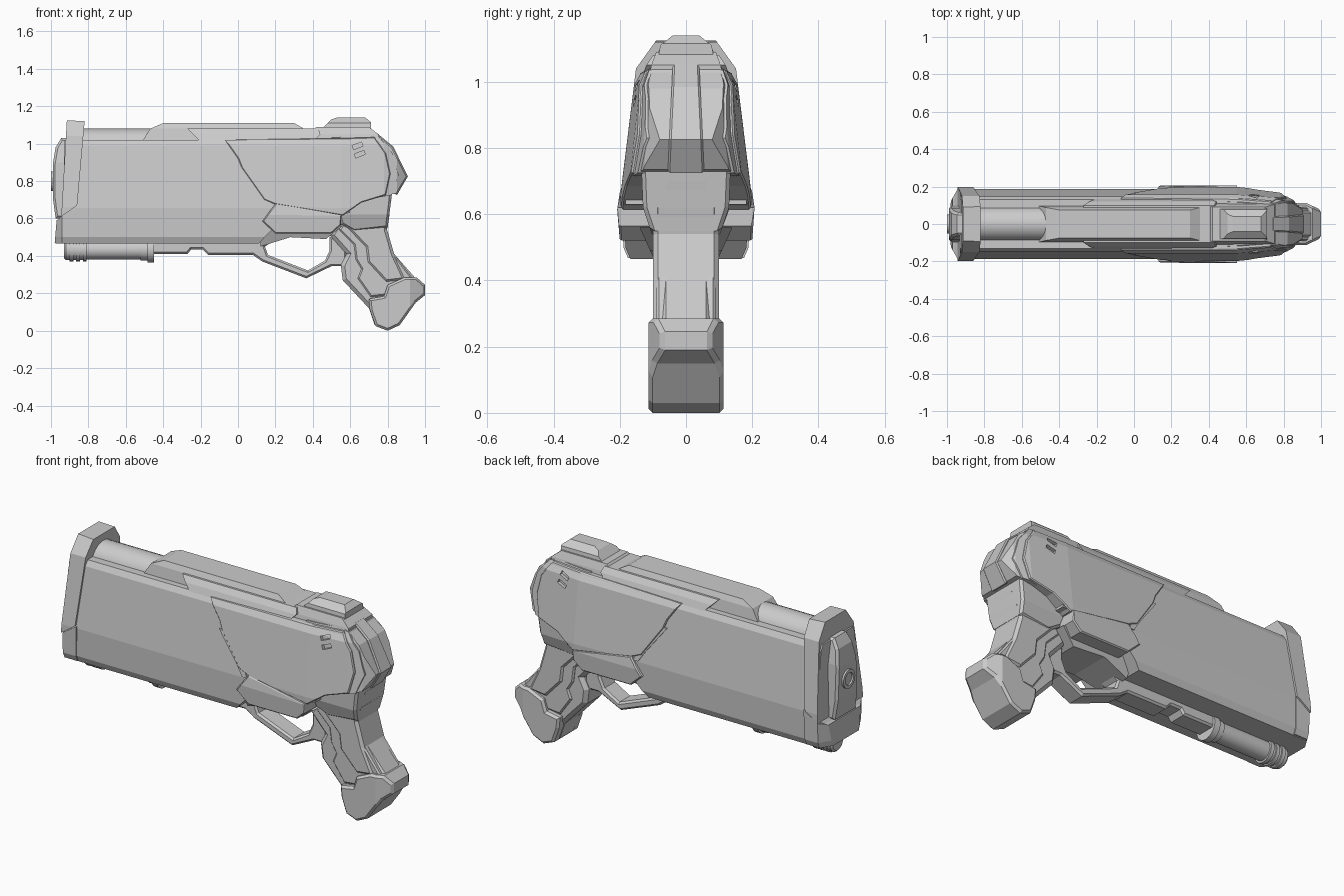
import bpy, bmesh, math


def lerp(table, t):
    """Piecewise-linear lookup in [(position, value), ...]."""
    if t <= table[0][0]:
        return table[0][1]
    for (a, va), (b, vb) in zip(table, table[1:]):
        if t <= b:
            return va + (vb - va) * (t - a) / (b - a)
    return table[-1][1]


def finish(name, bm):
    bmesh.ops.recalc_face_normals(bm, faces=bm.faces[:])
    me = bpy.data.meshes.new(name)
    bm.to_mesh(me)
    bm.free()
    ob = bpy.data.objects.new(name, me)
    bpy.context.collection.objects.link(ob)
    return ob


def prism(name, pts, width, bevel=0.0, zc=(), xc=()):
    """Side profile (x, z) made solid to +-width; width is a number or f(x, z)."""
    w = width if callable(width) else (lambda x, z: width)
    bm = bmesh.new()
    bm.faces.new([bm.verts.new((x, 0, z)) for x, z in pts])
    planes = [((0, 0, z), (0, 0, 1)) for z in zc] + [((x, 0, 0), (1, 0, 0)) for x in xc]
    for co, no in planes:
        bmesh.ops.bisect_plane(bm, geom=bm.verts[:] + bm.edges[:] + bm.faces[:],
                               plane_co=co, plane_no=no)
    faces = bm.faces[:]
    rim = [tuple(e.verts) for e in bm.edges if e.is_boundary]
    back = {}
    for v in bm.verts[:]:
        y = w(v.co.x, v.co.z)
        back[v] = bm.verts.new((v.co.x, y, v.co.z))
        v.co.y = -y
    for f in faces:
        bm.faces.new([back[v] for v in reversed(f.verts[:])])
    side = {bm.faces.new((a, b, back[b], back[a])) for a, b in rim}
    bmesh.ops.recalc_face_normals(bm, faces=bm.faces[:])
    if bevel:
        edges = {e for f in side for e in f.edges
                 if any(l not in side for l in e.link_faces)}
        bmesh.ops.bevel(bm, geom=list(edges), offset=bevel, segments=1,
                        profile=0.5, affect='EDGES', clamp_overlap=True)
    return finish(name, bm)


def lathe(name, prof, z, n=24):
    """Turned part along x from [(x, radius), ...]; ends are capped."""
    bm = bmesh.new()
    rings = [[bm.verts.new((x, r * math.cos(i * math.tau / n), z + r * math.sin(i * math.tau / n)))
              for i in range(n)] for x, r in prof]
    for a, b in zip(rings, rings[1:]):
        for i in range(n):
            j = (i + 1) % n
            bm.faces.new((a[i], a[j], b[j], b[i]))
    bm.faces.new(rings[0])
    bm.faces.new(rings[-1])
    ob = finish(name, bm)
    bpy.ops.object.select_all(action='DESELECT')
    ob.select_set(True)
    bpy.context.view_layer.objects.active = ob
    bpy.ops.object.shade_smooth_by_angle(angle=math.radians(30))
    return ob


# Shared half-width of the body: by height, narrowed toward nose and tail
SEC = [(.465, .168), (.5, .183), (.655, .188), (.99, .147), (1.02, .13), (1.05, .12)]
PLAN = [(-.98, .62), (-.94, 1), (.55, 1), (.78, .88), (.85, .76), (.9, .52)]


def hull(off):
    return lambda x, z: lerp(SEC, z) * lerp(PLAN, x) + off


def by_z(*table):
    return lambda x, z: lerp(table, z)


# Main body and nose
prism("main_body", [(-.975, .465), (.11, .465), (.2, .56), (.6, .63), (.6, 1.02), (-.93, 1.02),
                    (-.93, .63), (-.97, .585)], hull(0), zc=(.5, .655, .99), xc=(-.94, .55))
prism("nose_lip", [(-.98, .468), (-.86, .468), (-.855, .665), (-.97, .59)], hull(.006),
      zc=(.5, .655), xc=(-.94,))

# Front frame, muzzle plate and muzzle ring
prism("front_frame", [(-.915, 1.125), (-.82, 1.12), (-.86, .67), (-.945, .61)],
      by_z((.61, .198), (.66, .198), (1.04, .151), (1.125, .09)), zc=(.66, 1.04))
prism("muzzle_plate", [(-.945, 1.03), (-.975, .98), (-.99, .89), (-.99, .71), (-.975, .6), (-.9, .6),
                       (-.9, 1.03)], by_z((.6, .1), (.9, .085), (1.03, .06)), .012, zc=(.9,))
lathe("muzzle_ring", [(-.96, .052), (-1, .052), (-1, .035), (-.992, .033)], .8, 16)

# Upper barrel, top cover and side rails
lathe("upper_barrel", [(-.88, .092), (.38, .092)], .988, 24)
prism("top_cover", [(-.52, 1), (-.47, 1.08), (-.4, 1.11), (.3, 1.11), (.37, 1.07), (.37, 1)],
      by_z((1, .1), (1.08, .088), (1.11, .075)), zc=(1.08,))
prism("top_rail", [(-.27, 1.08), (-.2, 1.01), (.4, 1.01), (.44, 1.05), (.43, 1.08)],
      by_z((1.01, .135), (1.05, .12), (1.08, .1)), zc=(1.05,))

# Rear sight
prism("rear_sight_base", [(.38, 1.03), (.38, 1.05), (.42, 1.09), (.7, 1.09), (.75, 1.05), (.75, 1.02)],
      by_z((1.03, .11), (1.05, .105), (1.09, .09)), zc=(1.05,))
prism("rear_sight_block", [(.45, 1.08), (.5, 1.13), (.53, 1.14), (.68, 1.14), (.71, 1.115), (.71, 1.06),
                           (.45, 1.06)], by_z((1.06, .085), (1.11, .078), (1.14, .04)), zc=(1.11,))

# Rear shell, its spine and shoulder band
DOME = [(.5, 1.035), (.74, 1.045), (.82, .98), (.9, .825), (.845, .735), (.66, .69), (.5, .63)]
prism("rear_shell", DOME, hull(-.008), zc=(.655, .82, .99, 1.02), xc=(.55, .78, .85))
prism("rear_spine", [(.7, 1.05), (.745, 1.055), (.83, .985), (.908, .825), (.85, .725), (.7, .8)],
      by_z((.73, .055), (1.05, .04)), .006)
prism("rear_shell_band", [(.73, 1.04), (.755, 1.035), (.825, .95), (.86, .83), (.82, .725), (.77, .715),
                          (.8, .83), (.79, .92)], hull(0), zc=(.82, .99), xc=(.78, .85))

# Rear side armour with two vent slots
plate = prism("rear_side_armour", [(-.07, 1.02), (.57, 1.03), (.73, 1.035), (.79, .95), (.815, .84),
                                   (.79, .725), (.66, .685), (.56, .615), (.2, .675), (.14, .7),
                                   (.02, .87), (0, .92)],
              hull(.01), .005, zc=(.655, .99, 1.02), xc=(.55, .78))
for i in range(2):
    dx, dz = .012 * i, -.045 * i
    slot = prism("vent_cutter_%d" % i, [(.61 + dx, .99 + dz), (.66 + dx, 1.008 + dz),
                                        (.668 + dx, .988 + dz), (.618 + dx, .968 + dz)], .4)
    slot.hide_render = True
    slot.hide_viewport = True
    cut = plate.modifiers.new("vent", 'BOOLEAN')
    cut.object = slot
    cut.solver = 'EXACT'
prism("side_trim", [(0, .875), (.03, .875), (.17, .7), (.19, .66), (.16, .66), (.12, .72)],
      hull(.006), zc=(.655,))

# Trigger housing and floor
prism("trigger_housing", [(.13, .585), (.2, .68), (.55, .62), (.55, .565), (.5, .52), (.2, .52)],
      by_z((.52, .2), (.62, .207), (.68, .198)), .006, zc=(.62,))
prism("housing_floor", [(.12, .45), (.28, .5), (.47, .49), (.56, .56), (.12, .56)],
      by_z((.45, .09), (.56, .14)))

# Lower frame with trigger guard
prism("lower_frame_and_guard", [(-.46, .41), (-.27, .41), (-.25, .435), (-.19, .435), (-.16, .405),
                                (.08, .405), (.13, .37), (.365, .28), (.5, .345), (.58, .345), (.58, .5),
                                (.49, .5), (.49, .43), (.465, .375), (.374, .322), (.16, .405),
                                (.144, .45), (.22, .5), (-.46, .5)], .055, .01)

# Under-barrel tube with ringed ends
lathe("under_tube", [(-.93, .045), (-.92, .055), (-.9, .055), (-.9, .062), (-.88, .062), (-.88, .055),
                     (-.865, .055), (-.865, .062), (-.845, .062), (-.845, .055), (-.83, .055),
                     (-.83, .062), (-.81, .062), (-.81, .052), (-.52, .052), (-.52, .058), (-.485, .058),
                     (-.485, .069), (-.45, .069), (-.45, .04)], .433)

# Grip: collar, core, raised side panels, base pad
prism("grip_collar", [(.55, .62), (.55, .57), (.62, .53), (.8, .55), (.825, .745), (.65, .72)],
      by_z((.53, .1), (.62, .13), (.74, .135)), .012, zc=(.62,))
prism("grip_core", [(.57, .63), (.49, .51), (.58, .41), (.55, .35), (.56, .27), (.7, .12), (.73, .03),
                    (.8, .003), (.865, .03), (.94, .15), (.985, .24), (.835, .41), (.795, .54),
                    (.82, .7)], .08, .02)
prism("grip_middle_panel", [(.54, .54), (.62, .46), (.63, .38), (.66, .33), (.64, .28), (.71, .18),
                            (.9, .2), (.95, .26), (.835, .41), (.797, .54), (.81, .62), (.6, .62)],
      .09, .008)
prism("grip_side_panel", [(.57, .56), (.68, .445), (.69, .365), (.79, .257), (.9, .27), (.835, .41),
                          (.797, .54), (.81, .62), (.6, .62)], .1, .015)
prism("grip_base_pad", [(.7, .17), (.705, .11), (.735, .025), (.8, 0), (.865, .03), (.95, .15),
                        (1, .19), (1, .245), (.955, .285), (.89, .285), (.8, .245), (.78, .185)],
      lambda x, z: lerp([(.92, .113), (1, .075)], x), .012, xc=(.92,))
